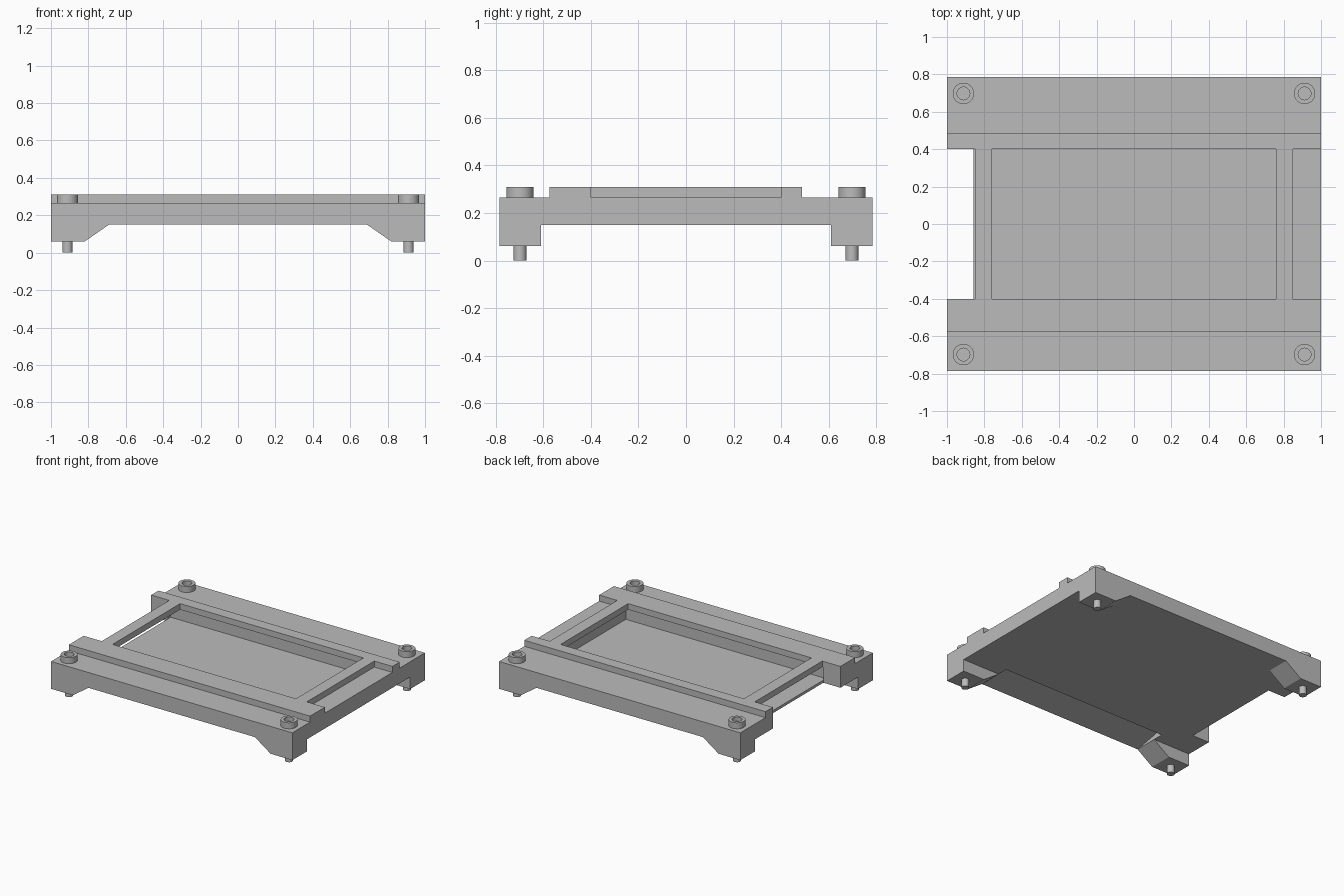
import bpy, bmesh, math

cube = bpy.data.objects.get("Cube")
if cube:
    bpy.data.objects.remove(cube, do_unlink=True)

grey = bpy.data.materials.new("plain grey")
grey.use_nodes = True
colour = (0.5, 0.5, 0.5, 1)
grey.diffuse_color = colour
grey.node_tree.nodes["Principled BSDF"].inputs["Base Color"].default_value = colour


def finish(name, bm):
    bmesh.ops.recalc_face_normals(bm, faces=bm.faces)
    mesh = bpy.data.meshes.new(name)
    bm.to_mesh(mesh)
    bm.free()
    mesh.materials.append(grey)
    obj = bpy.data.objects.new(name, mesh)
    bpy.context.collection.objects.link(obj)
    return obj


def prism(name, points, offset):
    """Extrude a closed outline of 3D points by an offset."""
    bm = bmesh.new()
    face = bm.faces.new([bm.verts.new(p) for p in points])
    new = bmesh.ops.extrude_face_region(bm, geom=[face])["geom"]
    verts = [v for v in new if isinstance(v, bmesh.types.BMVert)]
    bmesh.ops.translate(bm, verts=verts, vec=offset)
    if not face.is_valid or len(bm.faces) < len(points) + 2:
        bm.faces.new([v for v in bm.verts if v not in verts])
    return finish(name, bm)


def box(name, x, y, z):
    points = [(x[0], y[0], z[0]), (x[1], y[0], z[0]), (x[1], y[1], z[0]), (x[0], y[1], z[0])]
    return prism(name, points, (0, 0, z[1] - z[0]))


def cut(obj, cutter):
    cutter.hide_render = True
    mod = obj.modifiers.new("cut", "BOOLEAN")
    mod.operation = "DIFFERENCE"
    mod.solver = "EXACT"
    mod.object = cutter
    bpy.context.view_layer.objects.active = obj
    bpy.ops.object.modifier_apply(modifier=mod.name)
    bpy.data.objects.remove(cutter, do_unlink=True)


def lathe(name, profile, x, y, sides=32):
    """Turn a radius and height profile about a vertical axis."""
    bm = bmesh.new()
    verts = [bm.verts.new((r, 0, z)) for r, z in profile]
    edges = [bm.edges.new(pair) for pair in zip(verts, verts[1:])]
    bmesh.ops.spin(bm, geom=verts + edges, cent=(0, 0, 0), axis=(0, 0, 1),
                   angle=math.tau, steps=sides)
    bmesh.ops.remove_doubles(bm, verts=bm.verts, dist=0.0005)
    bmesh.ops.translate(bm, verts=bm.verts, vec=(x, y, 0))
    obj = finish(name, bm)
    bpy.ops.object.select_all(action="DESELECT")
    obj.select_set(True)
    bpy.context.view_layer.objects.active = obj
    bpy.ops.object.shade_smooth_by_angle(angle=math.radians(35))


HALF_Y, BASE, DECK, TOP, FOOT = 0.785, 0.15, 0.265, 0.31, 0.06

# Base tray: shallow slot, open side notch, sloped groove under the front edge
tray = box("base_tray", (-1, 1), (-HALF_Y, HALF_Y), (BASE, DECK))
cut(tray, box("slot_cutter", (-0.86, 0.8), (-0.43, 0.43), (0.17, 0.4)))
cut(tray, box("notch_cutter", (-1.1, -0.859), (-0.4, 0.4), (0, 0.5)))
cut(tray, prism("groove_cutter", [(-0.69, -0.784, BASE - 0.001), (-0.69, -0.53, 0.2),
                                  (-0.69, -0.53, BASE - 0.001)], (1.38, 0, 0)))

# Raised frame: two long rails and two cross bars
box("front_rail", (-1, 1), (-0.575, -0.4), (DECK, TOP))
box("back_rail", (-1, 1), (0.4, 0.487), (DECK, TOP))
box("right_bar", (-0.85, -0.76), (-0.4, 0.4), (DECK, TOP))
box("left_bar", (0.76, 0.85), (-0.4, 0.4), (DECK, TOP))

# Corner legs with sloped inner sides, and a socket screw through each
for sx, side in ((-1, "right"), (1, "left")):
    for sy, end in ((-1, "front"), (1, "back")):
        outline = [(1, FOOT), (0.82, FOOT), (0.69, BASE), (1, BASE)]
        prism(f"{end}_{side}_leg", [(sx * x, sy * HALF_Y, z) for x, z in outline],
              (0, -sy * 0.175, 0))
        x, y = sx * 0.912, sy * 0.698
        lathe(f"{end}_{side}_screw_head",
              [(0, DECK), (0.057, DECK), (0.057, TOP), (0.034, TOP), (0.034, 0.28), (0, 0.28)], x, y)
        lathe(f"{end}_{side}_screw_shaft",
              [(0, 0), (0.027, 0), (0.027, FOOT), (0, FOOT)], x, y, 24)
